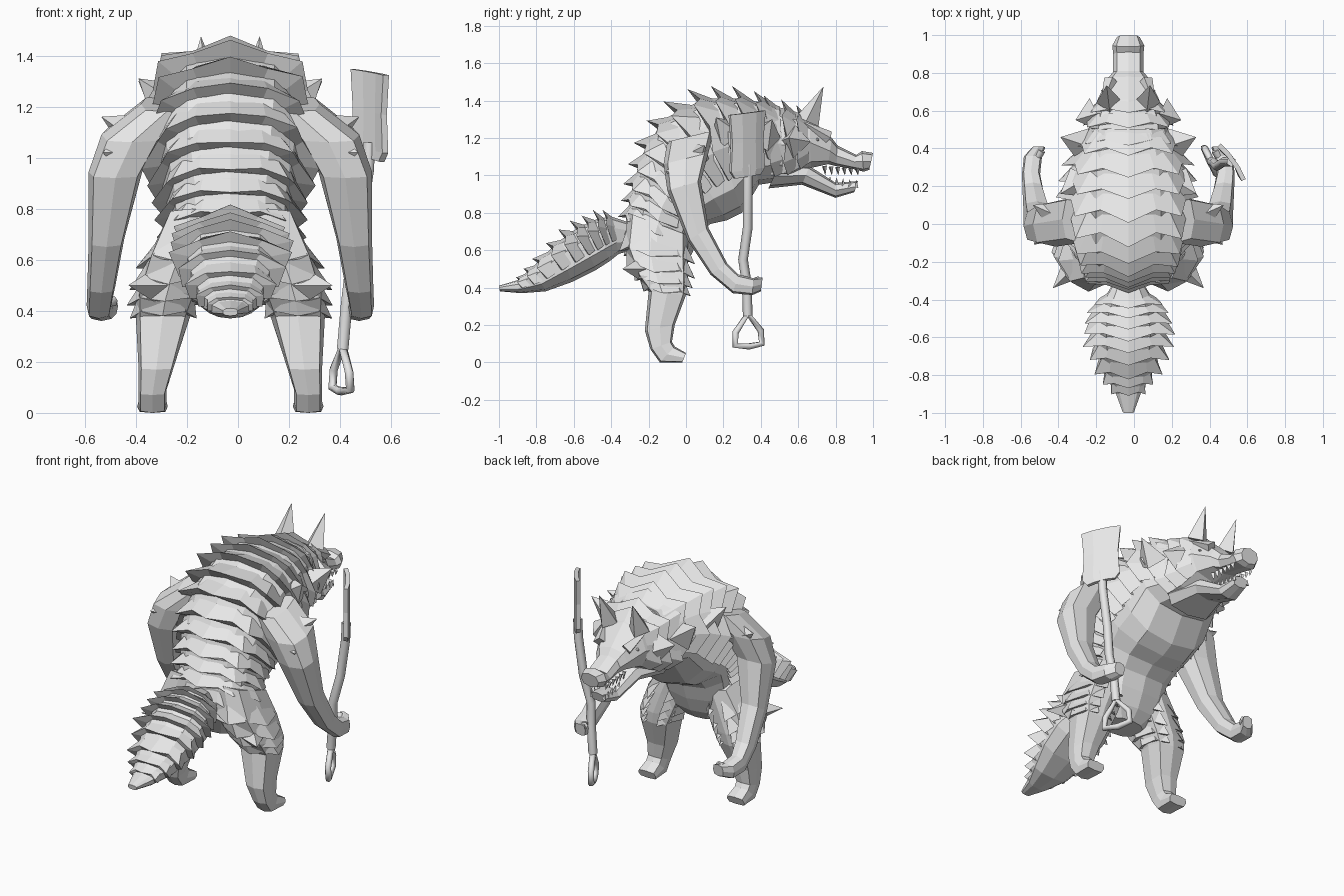
import bpy, bmesh, math, random
from mathutils import Vector

random.seed(4)
if "Cube" in bpy.data.objects:
    bpy.data.objects.remove(bpy.data.objects["Cube"])

MIDDLE = -0.03  # body's plane of symmetry
grey = bpy.data.materials.new("plain_light_grey")
grey.use_nodes = True
tone = (0.8, 0.8, 0.8, 1)
grey.diffuse_color = tone
grey.node_tree.nodes["Principled BSDF"].inputs["Base Color"].default_value = tone


def finish(name, bm):
    bmesh.ops.recalc_face_normals(bm, faces=bm.faces)
    mesh = bpy.data.meshes.new(name)
    bm.to_mesh(mesh)
    bm.free()
    mesh.materials.append(grey)
    ob = bpy.data.objects.new(name, mesh)
    bpy.context.collection.objects.link(ob)
    return ob


# A station is (x, back y, back z, front y, front z, half width)
def at(stations, t):
    t = min(max(t, 0), len(stations) - 1)
    i = min(int(t), len(stations) - 2)
    f = t - i
    return [a + (b - a) * f for a, b in zip(stations[i], stations[i + 1])]


def rim(st, angle, side, grow=1.0, power=0.8):
    x, y0, z0, y1, z1, w = st
    c, s = math.cos(angle), math.sin(angle)
    c = math.copysign(abs(c) ** power, c) * grow / 2
    s = math.copysign(abs(s) ** power, s) * grow * w
    return (MIDDLE + side * (x + s), (y0 + y1) / 2 + c * (y0 - y1),
            (z0 + z1) / 2 + c * (z0 - z1))


def loft(name, stations, n=10, side=1, power=0.8):
    bm = bmesh.new()
    rings = [[bm.verts.new(rim(st, math.tau * k / n, side, 1, power)) for k in range(n)]
             for st in stations]
    for a, b in zip(rings, rings[1:]):
        for k in range(n):
            j = (k + 1) % n
            bm.faces.new((a[k], a[j], b[j], b[k]))
    bm.faces.new(rings[0])
    bm.faces.new(rings[-1])
    return finish(name, bm)


def fur(name, stations, start, stop, tiers, teeth, arc, flare, length, side=1):
    """Stepped jagged tiers that flow along a loft."""
    bm = bmesh.new()
    count = teeth * 2
    for i in range(tiers):
        t = start + (stop - start) * i / max(tiers - 1, 1)
        rows = [[], [], []]
        for k in range(count + 1):
            angle = math.radians(arc) * (2 * k / count - 1)
            tip = k % 2 == teeth % 2
            reach = length * (1.1 if tip else 0.75)
            out = 1 + flare * (random.uniform(0.95, 1.2) if tip else 0.4)
            for row, (u, g) in zip(rows, ((t, 0.98), (t + reach, out),
                                          (t + length * 0.85, 0.98))):
                row.append(bm.verts.new(rim(at(stations, u), angle, side, g)))
        for a, b in zip(rows, rows[1:]):
            for k in range(count):
                bm.faces.new((a[k], a[k + 1], b[k + 1], b[k]))
    return finish(name, bm)


def spikes(name, items, sides=4):
    """Pointed tufts, teeth and ears: (base, tip, radius)."""
    bm = bmesh.new()
    for base, tip, r in items:
        base, tip = Vector(base), Vector(tip)
        turn = (tip - base).to_track_quat('Z', 'Y')
        ring = [bm.verts.new(base + turn @ Vector((r * math.cos(math.tau * k / sides),
                                                   r * math.sin(math.tau * k / sides), 0)))
                for k in range(sides)]
        top = bm.verts.new(tip)
        bm.faces.new(ring)
        for k in range(sides):
            bm.faces.new((ring[k], ring[(k + 1) % sides], top))
    return finish(name, bm)


def tube(name, points, radius, closed=False):
    curve = bpy.data.curves.new(name, 'CURVE')
    curve.dimensions = '3D'
    curve.bevel_depth = radius
    curve.bevel_resolution = 1
    curve.use_fill_caps = True
    line = curve.splines.new('POLY')
    line.points.add(len(points) - 1)
    for p, co in zip(line.points, points):
        p.co = (*co, 1)
    line.use_cyclic_u = closed
    curve.materials.append(grey)
    ob = bpy.data.objects.new(name, curve)
    bpy.context.collection.objects.link(ob)


# Hunched torso, neck to pelvis
torso = [(0, .50, 1.37, .52, .97, .21), (0, .30, 1.41, .39, .95, .28),
         (0, .10, 1.41, .30, .80, .30), (0, -.12, 1.30, .22, .76, .30),
         (0, -.24, 1.10, .13, .74, .275), (0, -.29, .92, .07, .69, .245),
         (0, -.32, .77, .04, .60, .235), (0, -.31, .58, 0, .51, .20),
         (0, -.23, .45, -.05, .45, .12)]
loft("torso", torso, 12)
fur("back_fur", torso, 0.1, 6.6, 13, 5, 108, .24, .5)

# Bushy tail
tail = [(0, -.31, .75, -.29, .60, .07), (0, -.40, .78, -.36, .58, .12),
        (0, -.48, .765, -.41, .54, .16), (0, -.58, .72, -.48, .495, .18),
        (0, -.69, .64, -.61, .43, .17), (0, -.82, .51, -.75, .38, .125),
        (0, -.90, .44, -.88, .37, .07), (0, -1.0, .41, -.995, .38, .03)]
loft("tail", tail)
fur("tail_fur", tail, 0.9, 5.5, 9, 3, 100, .42, .5)

# Head, jaw, muzzle
head = [(0, .42, 1.38, .46, .95, .22), (0, .56, 1.35, .56, .97, .20),
        (0, .66, 1.31, .67, 1.04, .16), (0, .78, 1.20, .76, 1.06, .11),
        (0, .81, 1.16, .80, 1.05, .08), (0, .91, 1.11, .89, 1.035, .08),
        (0, .94, 1.13, .95, 1.02, .085), (0, 1.0, 1.12, .98, 1.03, .06)]
loft("head", head, 8)
jaw = [(0, .50, 1.06, .44, .93, .17), (0, .66, 1.05, .62, .95, .11),
       (0, .80, .96, .80, .88, .07), (0, .92, .97, .90, .91, .05)]
loft("lower_jaw", jaw, 8)
ruff = list(reversed(head[:4]))
fur("cheek_ruff", ruff, 1.1, 2.4, 3, 5, 135, .22, .55)

teeth, ears, brows, eyes = [], [], [], []
for s in (-1, 1):
    for i in range(6):
        y = .74 + .035 * i
        teeth.append(((MIDDLE + s * .065, y, 1.05 - .003 * i),
                      (MIDDLE + s * .06, y + .005, 1.0), .014))
        if i < 5:
            z = .965 - .005 * i
            teeth.append(((MIDDLE + s * .045, y + .03, z - .01),
                          (MIDDLE + s * .05, y + .03, z + .03), .012))
    ears.append(((MIDDLE + s * .105, .65, 1.29), (MIDDLE + s * .115, .735, 1.475), .065))
    brows.append(((MIDDLE + s * .09, .76, 1.20), (MIDDLE + s * .15, .60, 1.30), .04))
    eyes.append(((MIDDLE + s * .10, .69, 1.19), (MIDDLE + s * .145, .71, 1.19), .025))
spikes("teeth", teeth, 3)
spikes("ears", ears, 4)
spikes("brows", brows)
spikes("eyes", eyes, 6)

# Limbs, mirrored
arm = [(.25, -.10, 1.18, .15, 1.24, .10), (.385, -.12, 1.06, .12, 1.12, .12),
       (.45, -.10, .92, .08, .97, .105), (.485, .01, .65, .12, .72, .07),
       (.505, .13, .47, .22, .53, .055), (.515, .25, .37, .28, .47, .048),
       (.505, .355, .36, .36, .45, .048), (.475, .40, .38, .41, .455, .035)]
leg = [(.15, -.31, .80, .01, .68, .10), (.20, -.33, .62, .01, .56, .13),
       (.25, -.27, .47, .01, .43, .125), (.265, -.20, .38, 0, .36, .105),
       (.29, -.22, .17, -.06, .20, .07), (.305, -.19, .07, -.075, .11, .055),
       (.305, -.14, 0, -.06, .085, .055), (.305, -.02, 0, 0, .05, .06)]
for s, label in ((1, "left"), (-1, "right")):
    loft(label + "_arm", arm, 8, s, .6)
    loft(label + "_leg", leg, 8, s, .5)
    fur(label + "_thigh_fur", leg, .5, 2.3, 4, 4, 165, .25, .65, s)
    spikes(label + "_tufts", [
        ((MIDDLE + s * x, y, z), (MIDDLE + s * tx, ty, tz), .09) for x, y, z, tx, ty, tz in
        ((.37, .04, 1.09, .505, .10, 1.16), (.42, -.02, 1.02, .50, -.11, 1.02),
         (.24, .42, 1.20, .36, .46, 1.30), (.18, .58, 1.18, .28, .55, 1.20),
         (.26, .22, 1.22, .36, .16, 1.31), (.26, -.20, .50, .40, -.34, .50))])
    tube(label + "_thumb", [(MIDDLE + s * .49, .34, .42), (MIDDLE + s * .46, .39, .44)], .022)

# Spade held in the left hand
tube("spade_shaft", [(.515, .33, 1.06), (.51, .33, .95), (.475, .33, .72), (.44, .305, .55),
                     (.425, .325, .42), (.41, .33, .25)], .026)
tube("spade_grip", [(.41, .33, .26), (.435, .265, .16), (.44, .262, .09),
                    (.40, .335, .085), (.37, .405, .10), (.375, .40, .17)], .018, True)
bm = bmesh.new()
grid = []
for z, width in ((.995, .75), (1.03, 1), (1.18, .92), (1.335, 1.05)):
    grid.append([bm.verts.new((.515 + .062 * u * width + .015 * (1 - abs(u)),
                               .325 - .088 * u * width + .012 * (1 - abs(u)),
                               z - .012 * u)) for u in (-1, -.4, .4, 1)])
for a, b in zip(grid, grid[1:]):
    for k in range(3):
        bm.faces.new((a[k], a[k + 1], b[k + 1], b[k]))
blade = finish("spade_blade", bm)
plate = blade.modifiers.new("thickness", 'SOLIDIFY')
plate.thickness = .025
plate.offset = 0
